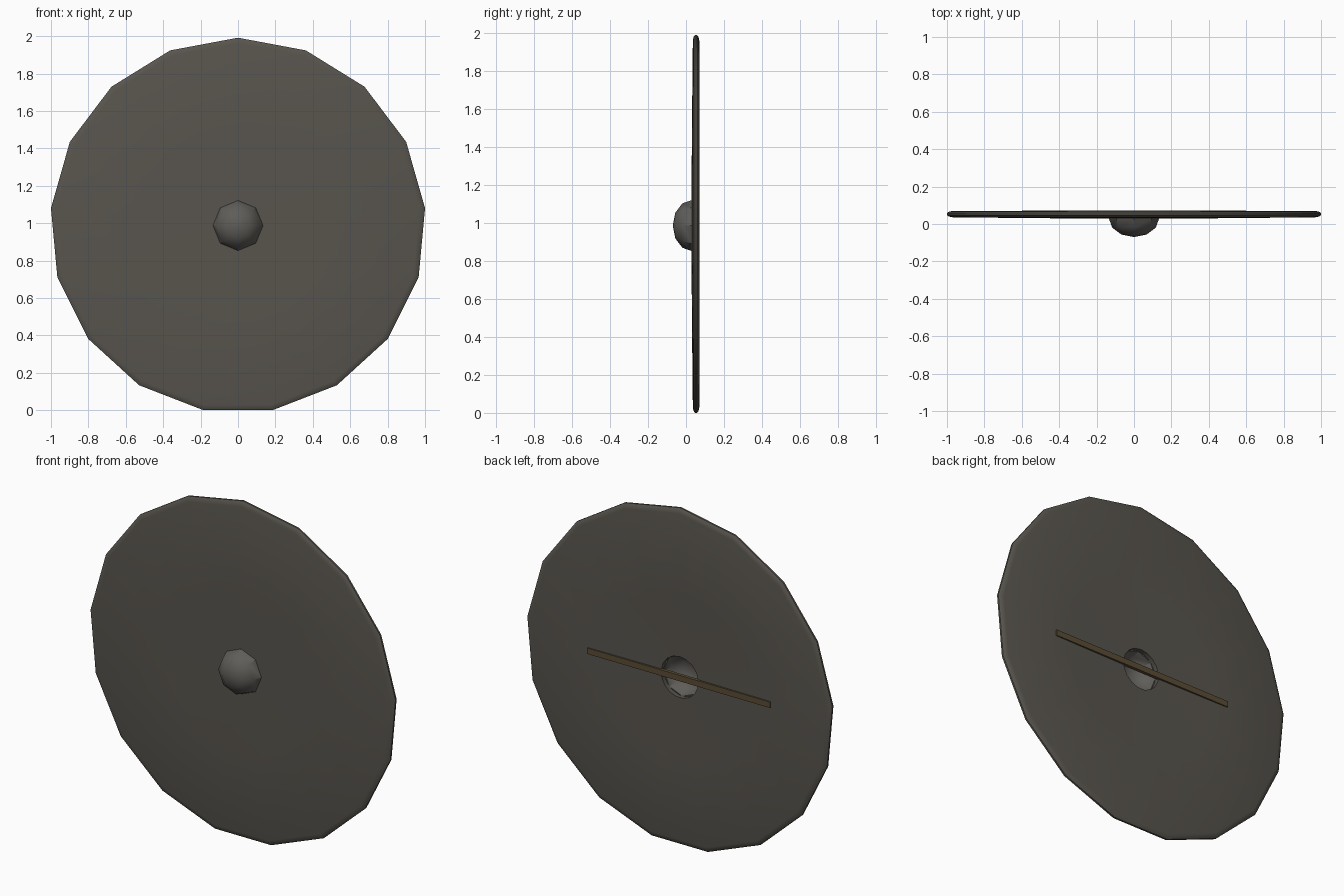
import bpy, bmesh, math
from mathutils import Vector

if "Cube" in bpy.data.objects:
    bpy.data.objects.remove(bpy.data.objects["Cube"])

SIDES = 17
R = 1.0043                                   # corner radius: widest corners at x = +-1
CZ = R * math.cos(math.pi / SIDES)           # flat bottom edge rests on z = 0


def material(name, rgb):
    m = bpy.data.materials.new(name)
    m.diffuse_color = (*rgb, 1)
    m.use_nodes = True
    m.node_tree.nodes["Principled BSDF"].inputs["Base Color"].default_value = m.diffuse_color
    return m


def finish(name, bm, mat, smooth=None):
    bmesh.ops.recalc_face_normals(bm, faces=bm.faces[:])
    me = bpy.data.meshes.new(name)
    bm.to_mesh(me)
    bm.free()
    me.materials.append(mat)
    ob = bpy.data.objects.new(name, me)
    bpy.context.collection.objects.link(ob)
    if smooth:
        bpy.context.view_layer.objects.active = ob
        ob.select_set(True)
        bpy.ops.object.shade_smooth_by_angle(angle=math.radians(smooth))
        ob.select_set(False)
    return ob


def lathe(name, profile, sides, mat, smooth):
    """Closed (radius, y) profile turned around the y axis through the centre."""
    bm = bmesh.new()
    rings = []
    for r, y in profile:
        if r == 0:
            rings.append([bm.verts.new((0, y, CZ))] * sides)
        else:
            rings.append([bm.verts.new((r * math.sin(a), y, CZ + r * math.cos(a)))
                          for a in (2 * math.pi * k / sides for k in range(sides))])
    for a, b in zip(rings, rings[1:] + rings[:1]):
        for k in range(sides):
            j = (k + 1) % sides
            quad = list(dict.fromkeys((a[k], a[j], b[j], b[k])))
            if len(quad) > 2:
                bm.faces.new(quad)
    return finish(name, bm, mat, smooth)


board_grey = material("dark warm grey", (0.098, 0.090, 0.076))
boss_grey = material("iron grey", (0.115, 0.109, 0.098))
wood = material("brown wood", (0.105, 0.072, 0.036))

# Shallow dished board with a bevelled rim and a hole behind the boss
lathe("shield_board", [
    (0.122, 0.029), (0.50, 0.031), (0.975, 0.036), (0.994, 0.040), (R, 0.047),
    (R, 0.058), (0.994, 0.066), (0.975, 0.070), (0.50, 0.063), (0.122, 0.059)],
    SIDES, board_grey, 40)

# Hollow eight-sided boss
steps = [math.radians(d) for d in (0, 30, 60, 90)]
outer = [(0.135 * math.sin(a), 0.032 - 0.102 * math.cos(a)) for a in steps]
inner = [(0.122 * math.sin(a), 0.034 - 0.092 * math.cos(a)) for a in reversed(steps)]
lathe("boss", outer + inner, 8, boss_grey, 40)

# Grip bar across the back
bm = bmesh.new()
bmesh.ops.create_cube(bm, size=1)
bmesh.ops.scale(bm, vec=Vector((1.2, 0.02, 0.035)), verts=bm.verts[:])
bmesh.ops.translate(bm, vec=Vector((0, 0.061, CZ)), verts=bm.verts[:])
finish("grip_bar", bm, wood)
